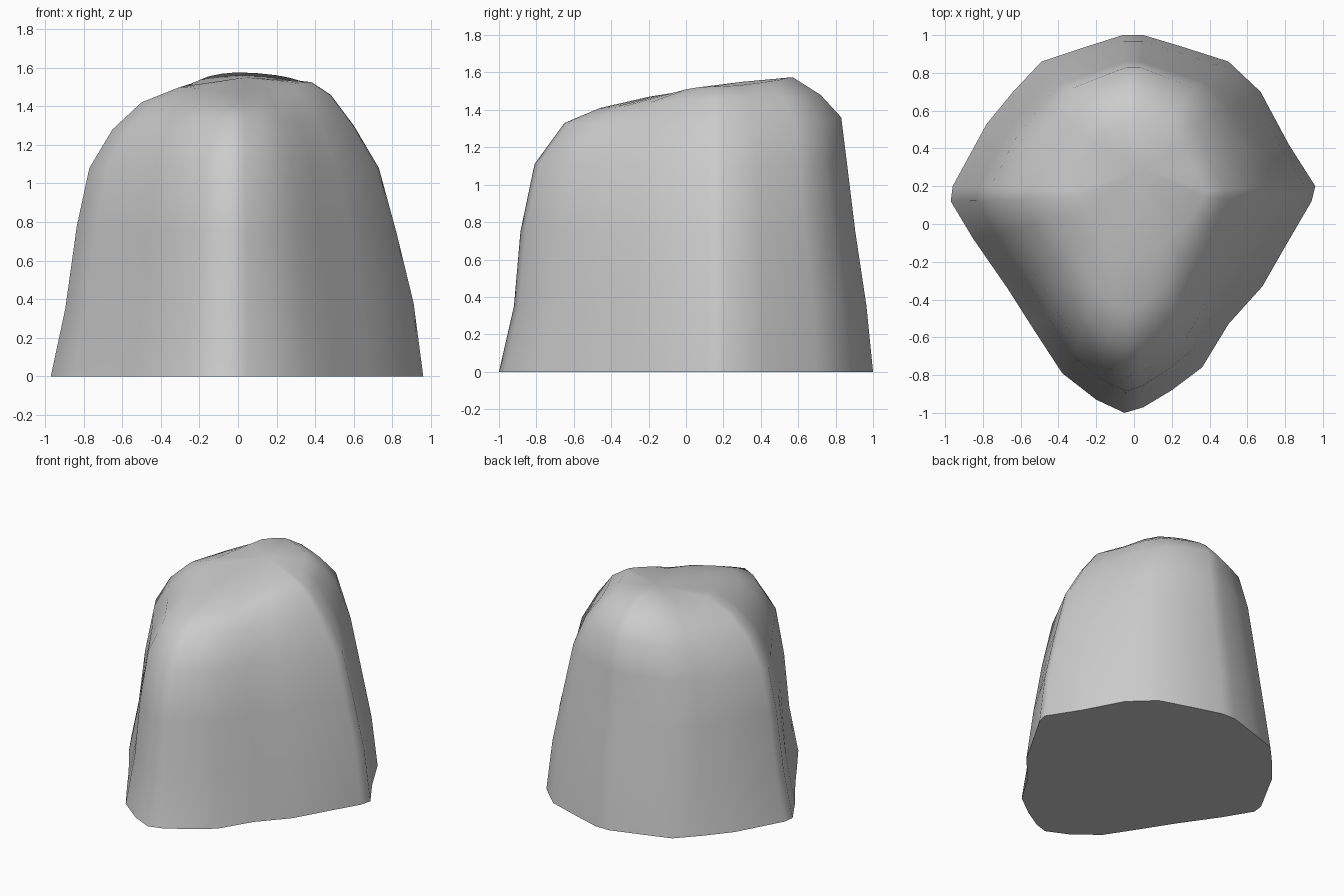
import bpy, bmesh

if "Cube" in bpy.data.objects:
    bpy.data.objects.remove(bpy.data.objects["Cube"])

# Ground outline of the boulder, counter-clockwise from the front nose
outline = [(-.05, -1), (.05, -.97), (.2, -.88), (.36, -.76), (.5, -.53), (.68, -.33),
           (.8, -.12), (.94, .12), (.96, .2), (.82, .42), (.67, .7), (.5, .86),
           (.25, .94), (.05, 1), (-.06, 1), (-.28, .93), (-.49, .86), (-.64, .7),
           (-.78, .53), (-.96, .2), (-.97, .12), (-.85, -.08), (-.67, -.34),
           (-.53, -.56), (-.38, -.79), (-.2, -.93)]
CY = .15

# Rings: (reach, height) on the left, right, front and back
rings = [
    ((-.97, 0), (.96, 0), (-1, 0), (1, 0)),
    ((-.895, .35), (.91, .38), (-.92, .35), (.965, .35)),
    ((-.835, .78), (.82, .75), (-.885, .75), (.905, .75)),
    ((-.77, 1.08), (.73, 1.08), (-.81, 1.11), (.86, 1.12)),
    ((-.65, 1.28), (.6, 1.3), (-.65, 1.33), (.83, 1.36)),
    ((-.5, 1.42), (.48, 1.46), (-.46, 1.41), (.72, 1.48)),
    ((-.3, 1.5), (.38, 1.525), (-.2, 1.47), (.57, 1.575)),
]


def ring_point(p, ring):
    left, right, front, back = ring
    x, y = p[0], p[1] - CY
    side = right if x > 0 else left
    end = back if y > 0 else front
    u = abs(x) / (.96 if x > 0 else .97)
    v = abs(y) / (.85 if y > 0 else 1.15)
    z = (side[1] * u * u + end[1] * v * v) / (u * u + v * v)
    return side[0] * u, CY + (end[0] - CY) * v, z


bm = bmesh.new()
loops = [[bm.verts.new(ring_point(p, r)) for p in outline] for r in rings]
n = len(outline)

# Sides and rounded shoulder
for a, b in zip(loops, loops[1:]):
    for i in range(n):
        j = (i + 1) % n
        bm.faces.new((a[i], a[j], b[j], b[i]))

# Sloping crown and flat underside
top = bm.verts.new((.04, .3, 1.55))
for i in range(n):
    bm.faces.new((loops[-1][i], loops[-1][(i + 1) % n], top))
bm.faces.new(loops[0][::-1])
bmesh.ops.recalc_face_normals(bm, faces=bm.faces)

mesh = bpy.data.meshes.new("boulder")
bm.to_mesh(mesh)
bm.free()
rock = bpy.data.objects.new("boulder", mesh)
bpy.context.collection.objects.link(rock)
bpy.context.view_layer.objects.active = rock
rock.select_set(True)
bpy.ops.object.shade_smooth_by_angle(angle=.9)
